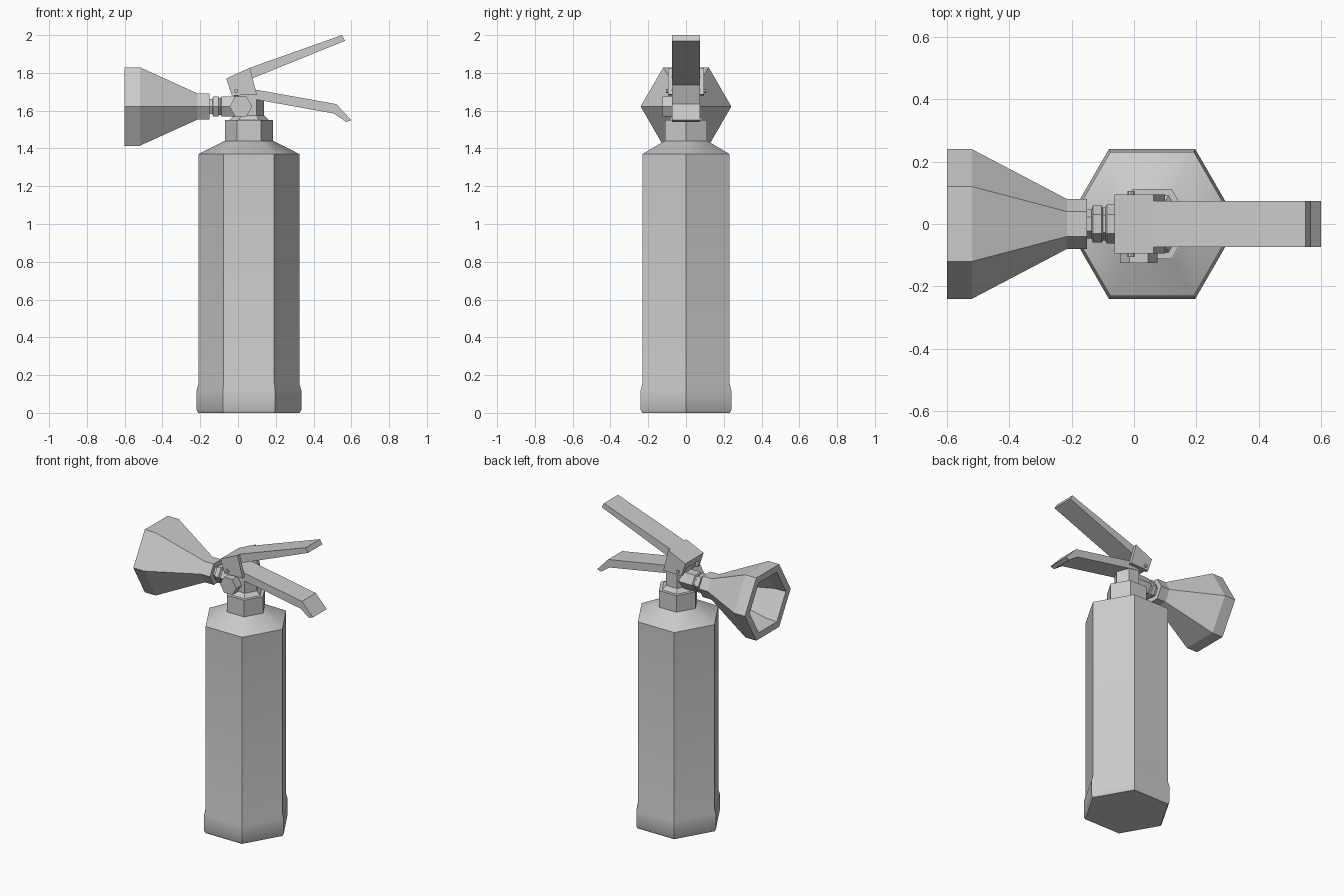
import bpy, bmesh, math

if "Cube" in bpy.data.objects:
    bpy.data.objects.remove(bpy.data.objects["Cube"])


def finish(name, bm, smooth=False):
    bmesh.ops.recalc_face_normals(bm, faces=bm.faces)
    mesh = bpy.data.meshes.new(name)
    bm.to_mesh(mesh)
    bm.free()
    ob = bpy.data.objects.new(name, mesh)
    bpy.context.collection.objects.link(ob)
    if smooth:
        bpy.ops.object.select_all(action='DESELECT')
        ob.select_set(True)
        bpy.context.view_layer.objects.active = ob
        bpy.ops.object.shade_smooth_by_angle(angle=math.radians(30))
    return ob


def lathe(name, axis, centre, profile, sides=6, smooth=False):
    """Closed solid of n-sided rings; profile = (position on axis, radius)."""
    bm = bmesh.new()
    rings = []
    for t, r in profile:
        ring = []
        for k in range(sides):
            a = 2 * math.pi * k / sides
            u, v = centre[0] + r * math.cos(a), centre[1] + r * math.sin(a)
            co = {'x': (t, u, v), 'y': (u, t, v), 'z': (u, v, t)}[axis]
            ring.append(bm.verts.new(co))
        rings.append(ring)
    for a, b in zip(rings, rings[1:]):
        for k in range(sides):
            n = (k + 1) % sides
            bm.faces.new((a[k], a[n], b[n], b[k]))
    bm.faces.new(rings[0])
    bm.faces.new(rings[-1])
    return finish(name, bm, smooth)


def extrude_xz(name, outline, y0, y1):
    """Side outline in x, z pushed from y0 to y1."""
    bm = bmesh.new()
    face = bm.faces.new([bm.verts.new((x, y0, z)) for x, z in outline])
    ext = bmesh.ops.extrude_face_region(bm, geom=[face])
    verts = [g for g in ext['geom'] if isinstance(g, bmesh.types.BMVert)]
    bmesh.ops.translate(bm, verts=verts, vec=(0, y1 - y0, 0))
    return finish(name, bm)


# Tank with base skirt and shoulder
lathe("tank", 'z', (0.058, 0), [
    (0, 0.268), (0.015, 0.277), (0.12, 0.277), (0.155, 0.267),
    (1.37, 0.267), (1.44, 0.13)], smooth=True)

# Neck collar and valve stem
lathe("neck_collar", 'z', (0.058, 0), [
    (1.43, 0.127), (1.55, 0.127), (1.55, 0.105), (1.575, 0.08)])
lathe("valve_stem", 'z', (0.058, 0), [(1.56, 0.08), (1.69, 0.08)])

# Valve knob on the front
lathe("valve_knob", 'y', (0.015, 1.622), [(-0.125, 0.06), (0.02, 0.06)])

# Stepped coupling between valve and horn
lathe("horn_coupling", 'x', (0, 1.622), [
    (0.06, 0.062), (-0.087, 0.062), (-0.092, 0.053), (-0.10, 0.053),
    (-0.104, 0.06), (-0.132, 0.06), (-0.136, 0.046), (-0.155, 0.046)])

# Hollow discharge horn
lathe("discharge_horn", 'x', (0, 1.622), [
    (-0.15, 0.08), (-0.215, 0.08), (-0.52, 0.24), (-0.60, 0.24),
    (-0.60, 0.19), (-0.52, 0.185), (-0.22, 0.055)])

# Bracket cheeks on both sides of the levers
cheek = [(-0.062, 1.77), (0.063, 1.827), (0.10, 1.685), (-0.033, 1.68)]
for side, s in (("front", -1), ("back", 1)):
    extrude_xz("bracket_cheek_" + side, cheek, s * 0.072, s * 0.095)

# Upper lever and lower handle
extrude_xz("upper_lever", [
    (-0.062, 1.77), (0.063, 1.827), (0.55, 2.0), (0.567, 1.97),
    (0.085, 1.775), (-0.047, 1.725)], -0.074, 0.074)
extrude_xz("lower_handle", [
    (-0.02, 1.735), (0.10, 1.71), (0.52, 1.635), (0.60, 1.55),
    (0.573, 1.54), (0.508, 1.585), (0.10, 1.658), (-0.02, 1.68)],
    -0.073, 0.073)

# Hinge pin
lathe("hinge_pin", 'y', (-0.01, 1.705), [(-0.105, 0.011), (0.105, 0.011)], sides=8)
